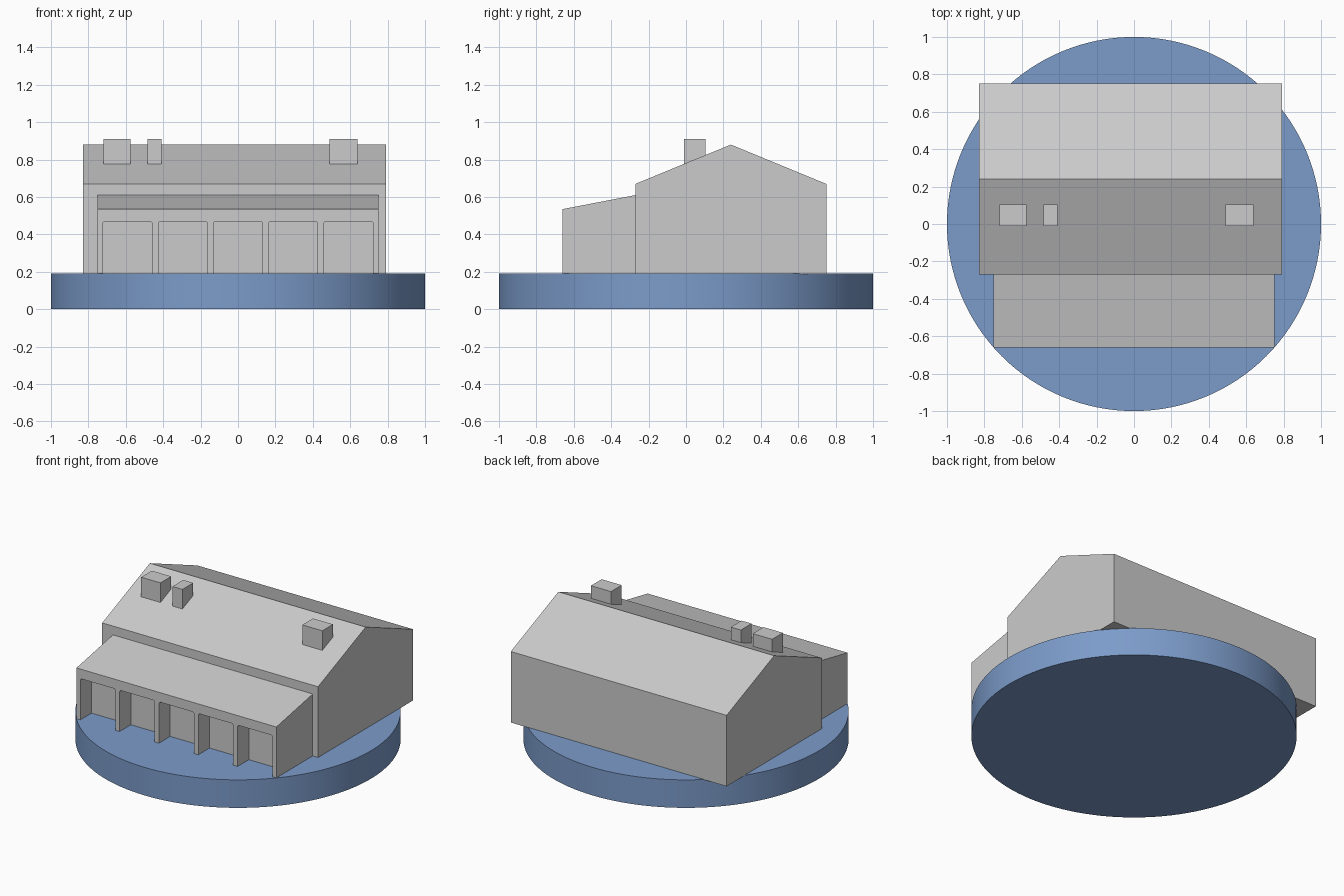
import bpy, bmesh, math
from mathutils import Vector

if "Cube" in bpy.data.objects:
    bpy.data.objects.remove(bpy.data.objects["Cube"])


def prism(name, outline, axis, start, end):
    """Extrude a flat outline (u, z) along x or y from start to end."""
    bm = bmesh.new()
    place = (lambda u, z: (start, u, z)) if axis == 'x' else (lambda u, z: (u, start, z))
    add_prism(bm, [place(u, z) for u, z in outline], axis, end - start)
    return make_object(name, bm)


def add_prism(bm, points, axis, length):
    face = bm.faces.new([bm.verts.new(p) for p in points])
    moved = bmesh.ops.extrude_face_region(bm, geom=[face], use_keep_orig=True)
    offset = Vector((length, 0, 0)) if axis == 'x' else Vector((0, length, 0))
    verts = [g for g in moved['geom'] if isinstance(g, bmesh.types.BMVert)]
    bmesh.ops.translate(bm, verts=verts, vec=offset)


def make_object(name, bm):
    bmesh.ops.recalc_face_normals(bm, faces=bm.faces[:])
    mesh = bpy.data.meshes.new(name)
    bm.to_mesh(mesh)
    bm.free()
    obj = bpy.data.objects.new(name, mesh)
    bpy.context.collection.objects.link(obj)
    return obj


TOP = 0.19      # top of the round base
BOTTOM = 0.188  # walls sink slightly into the base

# Round blue base
bpy.ops.mesh.primitive_cylinder_add(vertices=128, radius=1, depth=TOP, location=(0, 0, TOP / 2))
base = bpy.context.object
base.name = "round_base"
bpy.ops.object.shade_smooth_by_angle(angle=math.radians(30))
blue = bpy.data.materials.new("base_blue")
blue.diffuse_color = (0.20, 0.33, 0.59, 1)
blue.use_nodes = True
blue.node_tree.nodes["Principled BSDF"].inputs["Base Color"].default_value = blue.diffuse_color
base.data.materials.append(blue)

# Main house with gable roof
prism("house", [(-0.27, BOTTOM), (0.75, BOTTOM), (0.75, 0.67), (0.24, 0.88), (-0.27, 0.67)],
      'x', -0.83, 0.79)

# Lean-to porch along the front
porch = prism("porch", [(-0.66, BOTTOM), (-0.265, BOTTOM), (-0.265, 0.611), (-0.66, 0.535)],
              'x', -0.75, 0.75)

# Five bays recessed into the porch, with slightly clipped top corners
bm = bmesh.new()
half, head, clip = 0.131, 0.47, 0.008
for i in range(5):
    cx = (i - 2) * 0.295
    outline = [(-half, 0.1), (half, 0.1), (half, head - clip), (half - clip, head),
               (clip - half, head), (-half, head - clip)]
    add_prism(bm, [(cx + u, -0.75, z) for u, z in outline], 'y', 0.21)
cutter = make_object("bay_cutter", bm)
cutter.hide_render = True
cutter.hide_set(True)
cut = porch.modifiers.new("bays", 'BOOLEAN')
cut.operation = 'DIFFERENCE'
cut.solver = 'EXACT'
cut.object = cutter

# Chimneys on the front roof slope, with feet following the pitch
for name, x0, x1 in (("chimney_left", -0.72, -0.575),
                     ("chimney_small", -0.485, -0.41),
                     ("chimney_right", 0.49, 0.64)):
    prism(name, [(-0.01, 0.77), (0.105, 0.815), (0.105, 0.91), (-0.01, 0.91)], 'x', x0, x1)
